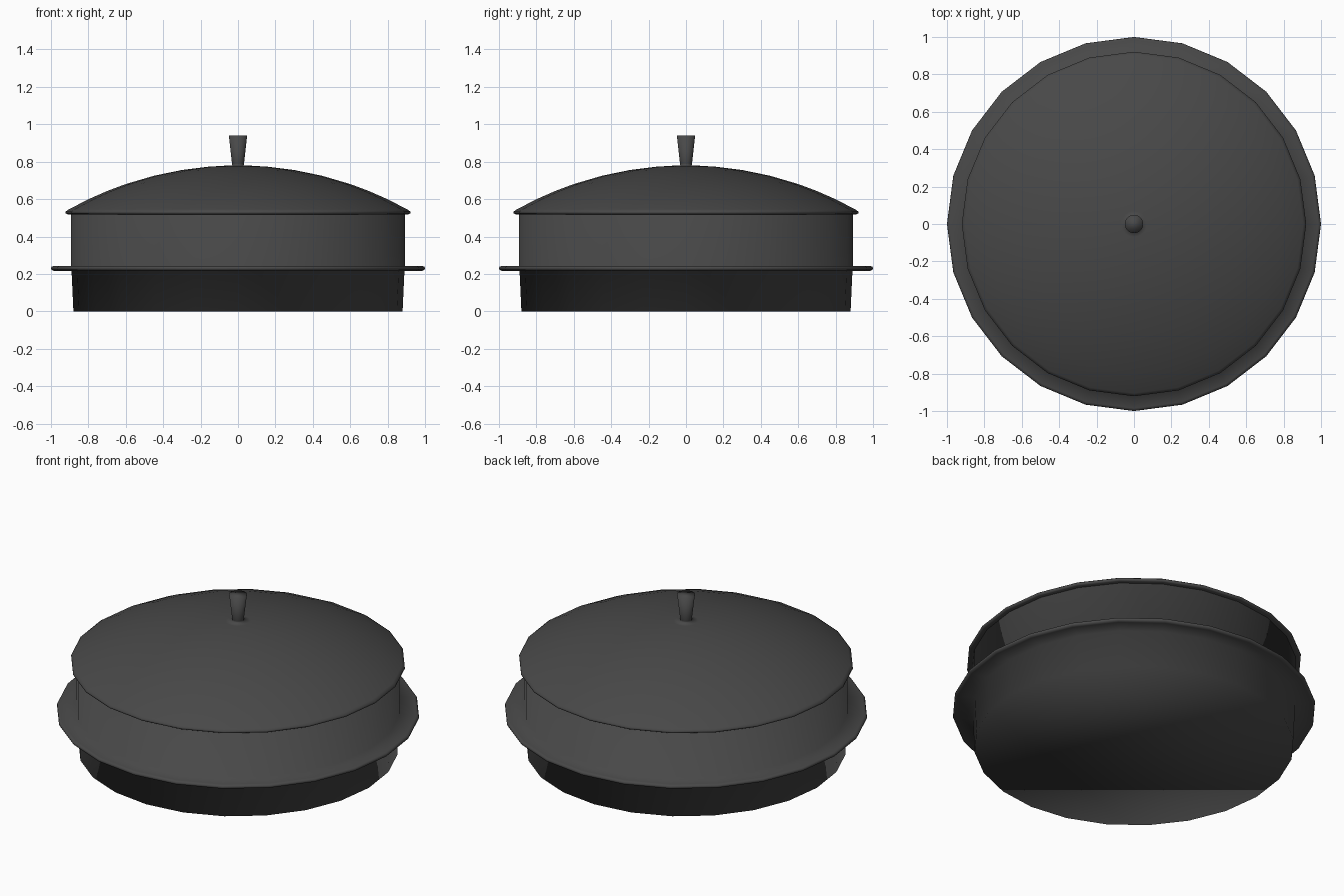
import bpy, bmesh, math

if "Cube" in bpy.data.objects:
    bpy.data.objects.remove(bpy.data.objects["Cube"])

SIDES = 24

iron = bpy.data.materials.new("dark_iron")
iron.diffuse_color = (0.065, 0.065, 0.065, 1)
iron.use_nodes = True
iron.node_tree.nodes["Principled BSDF"].inputs["Base Color"].default_value = iron.diffuse_color


def lathe(name, profile):
    """Revolve (radius, height) points, listed bottom to top, and cap both ends."""
    bm = bmesh.new()
    rings = []
    for r, z in profile:
        rings.append([bm.verts.new((r * math.cos(math.tau * i / SIDES),
                                    r * math.sin(math.tau * i / SIDES), z))
                      for i in range(SIDES)])
    for low, high in zip(rings, rings[1:]):
        for i in range(SIDES):
            j = (i + 1) % SIDES
            bm.faces.new((low[i], low[j], high[j], high[i]))
    bm.faces.new(rings[0][::-1])
    bm.faces.new(rings[-1])
    for f in bm.faces:
        f.smooth = True
    mesh = bpy.data.meshes.new(name)
    bm.to_mesh(mesh)
    bm.free()
    mesh.materials.append(iron)
    obj = bpy.data.objects.new(name, mesh)
    bpy.context.collection.objects.link(obj)
    return obj


# Pot: slightly tapered base, rounded flange, straight upper wall
lathe("pot", [
    (0.88, 0.0), (0.89, 0.217),
    (0.985, 0.217), (0.997, 0.222), (1.0, 0.23), (0.997, 0.238), (0.985, 0.243),
    (0.892, 0.243), (0.892, 0.528),
])

# Lid: thin rim, shallow spherical dome, flared knob
APEX, R = 0.78, 1.86
dome = [(r, APEX - R + math.sqrt(R * R - r * r))
        for r in (0.905, 0.8, 0.7, 0.6, 0.45, 0.3, 0.16, 0.07)]
lathe("lid", [(0.87, 0.519), (0.912, 0.519), (0.921, 0.524), (0.921, 0.534)]
      + dome + [(0.03, 0.78), (0.032, 0.79), (0.049, 0.94)])
